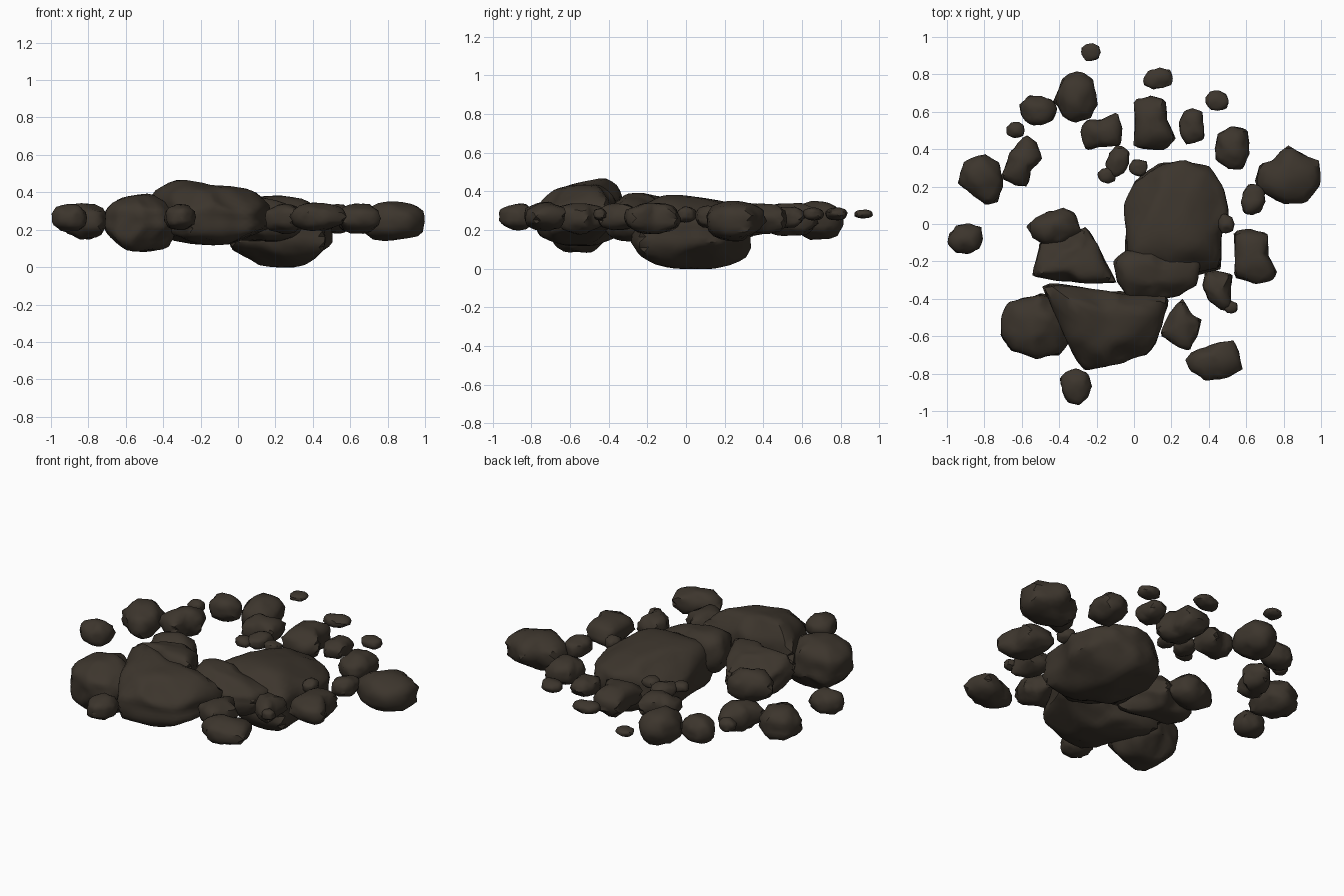
import bpy, bmesh, math, random
from mathutils import Vector, noise

cube = bpy.data.objects.get("Cube")
if cube:
    bpy.data.objects.remove(cube, do_unlink=True)

stone = bpy.data.materials.new("dark_brown_stone")
stone.use_nodes = True
COLOUR = (0.046, 0.036, 0.026, 1)
stone.diffuse_color = COLOUR
stone.node_tree.nodes["Principled BSDF"].inputs["Base Color"].default_value = COLOUR
stone.node_tree.nodes["Principled BSDF"].inputs["Roughness"].default_value = 0.9
rng = random.Random(7)


def reach(outline, centre, direction):
    """Distance from the centre to the outline along a direction."""
    best = 0.0
    for a, b in zip(outline, outline[1:] + outline[:1]):
        edge, start = b - a, a - centre
        det = direction.cross(edge)
        if abs(det) > 1e-9:
            t, u = start.cross(edge) / det, start.cross(direction) / det
            if t > 0 and -0.001 <= u <= 1.001:
                best = max(best, t)
    return best


def boulder(name, outline, low, mid, high, slope=(0, 0), power=3.0, rough=0.06, detail=4):
    """Round off a plan outline into a faceted stone between two heights."""
    outline = [Vector(p) for p in outline]
    lo = Vector((min(p.x for p in outline), min(p.y for p in outline)))
    hi = Vector((max(p.x for p in outline), max(p.y for p in outline)))
    centre = sum(outline, Vector((0, 0))) / len(outline) * 0.5 + (lo + hi) * 0.25
    shift = Vector([rng.uniform(-50, 50) for _ in range(3)])
    # chipped flats, kept oblique so the plan outline survives
    chips = []
    for i in range(10):
        turn, tilt = rng.uniform(0, math.tau), rng.uniform(0.5, 1.1) * (-1) ** i
        n = Vector((math.cos(turn) * math.cos(tilt), math.sin(turn) * math.cos(tilt), math.sin(tilt)))
        chips.append((n, rng.uniform(0.9, 1.02)))
    bm = bmesh.new()
    bmesh.ops.create_icosphere(bm, subdivisions=detail, radius=1)
    for v in bm.verts:
        d = v.co.normalized()
        flat = Vector((d.x, d.y))
        p = d * (flat.length ** power + abs(d.z) ** power) ** (-1 / power)
        for n, limit in chips:
            over = p.dot(n) - limit
            if over > 0:
                p -= n * over * 0.85
        p *= 1 + rough * noise.noise(d * 2.2 + shift)
        flat = Vector((p.x, p.y))
        if flat.length > 1e-6:
            flat = flat * reach(outline, centre, flat.normalized())
        z = mid + p.z * ((high - mid) if p.z > 0 else (mid - low))
        z += flat.dot(Vector(slope)) * max(p.z, 0)
        v.co = (centre.x + flat.x, centre.y + flat.y, z)
    mesh = bpy.data.meshes.new(name)
    bm.to_mesh(mesh)
    bm.free()
    mesh.materials.append(stone)
    ob = bpy.data.objects.new(name, mesh)
    bpy.context.collection.objects.link(ob)
    bpy.ops.object.select_all(action="DESELECT")
    ob.select_set(True)
    bpy.context.view_layer.objects.active = ob
    bpy.ops.object.shade_smooth_by_angle(angle=math.radians(40))


def cobble(name, low, high, outline):
    """A medium stone with its own plan outline."""
    boulder(name, outline, low, (low + high) / 2, high, power=2.7, rough=0.1, detail=3)


def pebble(name, x, y, wide, deep, low, high, turn=0, square=2.4):
    """A small stone with a slightly irregular rounded plan."""
    outline = []
    spin = math.radians(turn)
    for i in range(9):
        a = math.tau * i / 9
        c, s = math.cos(a), math.sin(a)
        r = (abs(c) ** square + abs(s) ** square) ** (-1 / square) * rng.uniform(0.95, 1.14)
        px, py = c * r * wide, s * r * deep
        outline.append((x + px * math.cos(spin) - py * math.sin(spin),
                        y + px * math.sin(spin) + py * math.cos(spin)))
    cobble(name, low, high, outline)


# large stones
boulder("deep_east_boulder",
        [(-.05, .1), (0, .22), (.14, .33), (.27, .34), (.4, .3), (.48, .2), (.5, .05),
         (.46, -.09), (.46, -.23), (.3, -.28), (-.04, -.2)],
        0, .19, .37, slope=(-.06, -.1), power=2.8)
boulder("middle_boulder",
        [(-.11, -.2), (-.04, -.14), (.3, -.14), (.36, -.2), (.33, -.33), (.24, -.38),
         (.1, -.42), (-.03, -.39), (-.09, -.31)],
        .14, .25, .375, slope=(-.2, .08))
boulder("front_slab",
        [(-.49, -.33), (-.4, -.32), (-.13, -.36), (.17, -.39), (.18, -.43), (.12, -.63),
         (.07, -.7), (-.07, -.74), (-.26, -.785), (-.32, -.7), (-.4, -.54)],
        .12, .26, .44, slope=(-.09, .14), power=3.2)
boulder("west_slab",
        [(-.54, -.28), (-.5, -.1), (-.26, -.02), (-.2, -.1), (-.1, -.31), (-.25, -.32)],
        .15, .25, .38, slope=(0, -.15), power=4)
boulder("front_left_boulder",
        [(-.71, -.5), (-.67, -.42), (-.5, -.37), (-.36, -.42), (-.33, -.6), (-.4, -.7),
         (-.52, -.72), (-.65, -.68), (-.71, -.6)],
        .085, .24, .385, slope=(.1, .05))

# medium stones
cobble("west_cap_stone", .17, .355,
       [(-.575, -.01), (-.5, .05), (-.385, .085), (-.315, .06), (-.28, -.04), (-.37, -.1),
        (-.475, -.11), (-.54, -.075)])
cobble("back_boulder", .15, .345,
       [(-.43, .66), (-.38, .78), (-.29, .82), (-.22, .77), (-.195, .64), (-.235, .57),
        (-.315, .54), (-.385, .58)])
cobble("tilted_left_stone", .17, .335,
       [(-.71, .25), (-.66, .385), (-.58, .48), (-.525, .44), (-.49, .35), (-.55, .29),
        (-.565, .2), (-.64, .21)])
cobble("far_left_stone", .15, .34,
       [(-.94, .22), (-.91, .33), (-.8, .38), (-.72, .33), (-.7, .21), (-.73, .12),
        (-.8, .105), (-.88, .17)])
cobble("inner_back_stone", .19, .335,
       [(-.29, .5), (-.25, .56), (-.18, .555), (-.09, .595), (-.06, .5), (-.075, .42),
        (-.18, .41), (-.255, .395)])
cobble("square_back_stone", .17, .34,
       [(0, .66), (.085, .69), (.17, .66), (.18, .55), (.22, .46), (.18, .4), (.085, .4), (0, .41)])
cobble("back_right_stone", .18, .335,
       [(.43, .41), (.45, .48), (.53, .525), (.61, .5), (.615, .37), (.59, .3), (.51, .29), (.44, .34)])
cobble("far_right_boulder", .145, .345,
       [(.65, .2), (.66, .32), (.74, .34), (.82, .42), (.91, .37), (1, .33), (1, .21),
        (.94, .13), (.82, .1), (.72, .15)])
cobble("square_right_stone", .18, .34,
       [(.535, -.04), (.62, -.03), (.715, -.05), (.72, -.17), (.765, -.25), (.74, -.31),
        (.63, -.315), (.54, -.28)])
cobble("front_right_stone", .2, .335,
       [(.365, -.325), (.38, -.255), (.44, -.25), (.525, -.27), (.515, -.365), (.525, -.45),
        (.47, -.465), (.395, -.405)])
cobble("inner_front_stone", .18, .34,
       [(.14, -.59), (.19, -.475), (.26, -.405), (.31, -.485), (.36, -.51), (.34, -.59),
        (.3, -.67), (.25, -.67)])
cobble("front_right_slab", .195, .345,
       [(.28, -.73), (.31, -.68), (.38, -.66), (.46, -.63), (.53, -.625), (.56, -.69),
        (.58, -.78), (.49, -.825), (.38, -.835), (.3, -.78)])

# small stones
pebble("back_tip_pebble", -.23, .92, .05, .048, .26, .305)
pebble("back_left_stone", -.51, .605, .092, .08, .18, .33)
pebble("back_left_pebble", -.63, .5, .047, .042, .23, .31)
pebble("lone_left_stone", -.9, -.08, .093, .078, .19, .335)
pebble("flat_back_pebble", .13, .775, .074, .052, .25, .315, 8)
pebble("narrow_back_stone", .31, .52, .063, .085, .21, .32, 5, 4)
pebble("back_right_pebble", .445, .655, .06, .052, .25, .315)
pebble("inner_tilted_pebble", -.085, .34, .055, .08, .23, .32, -15, 3)
pebble("inner_left_pebble", -.145, .26, .048, .038, .25, .31)
pebble("inner_right_pebble", .025, .3, .048, .043, .25, .31)
pebble("right_gap_stone", .635, .13, .062, .085, .21, .325, -10)
pebble("right_edge_pebble", .49, 0, .042, .052, .24, .32)
pebble("front_right_pebble", .52, -.445, .038, .033, .25, .31)
pebble("front_tip_stone", -.31, -.865, .08, .095, .2, .335)
